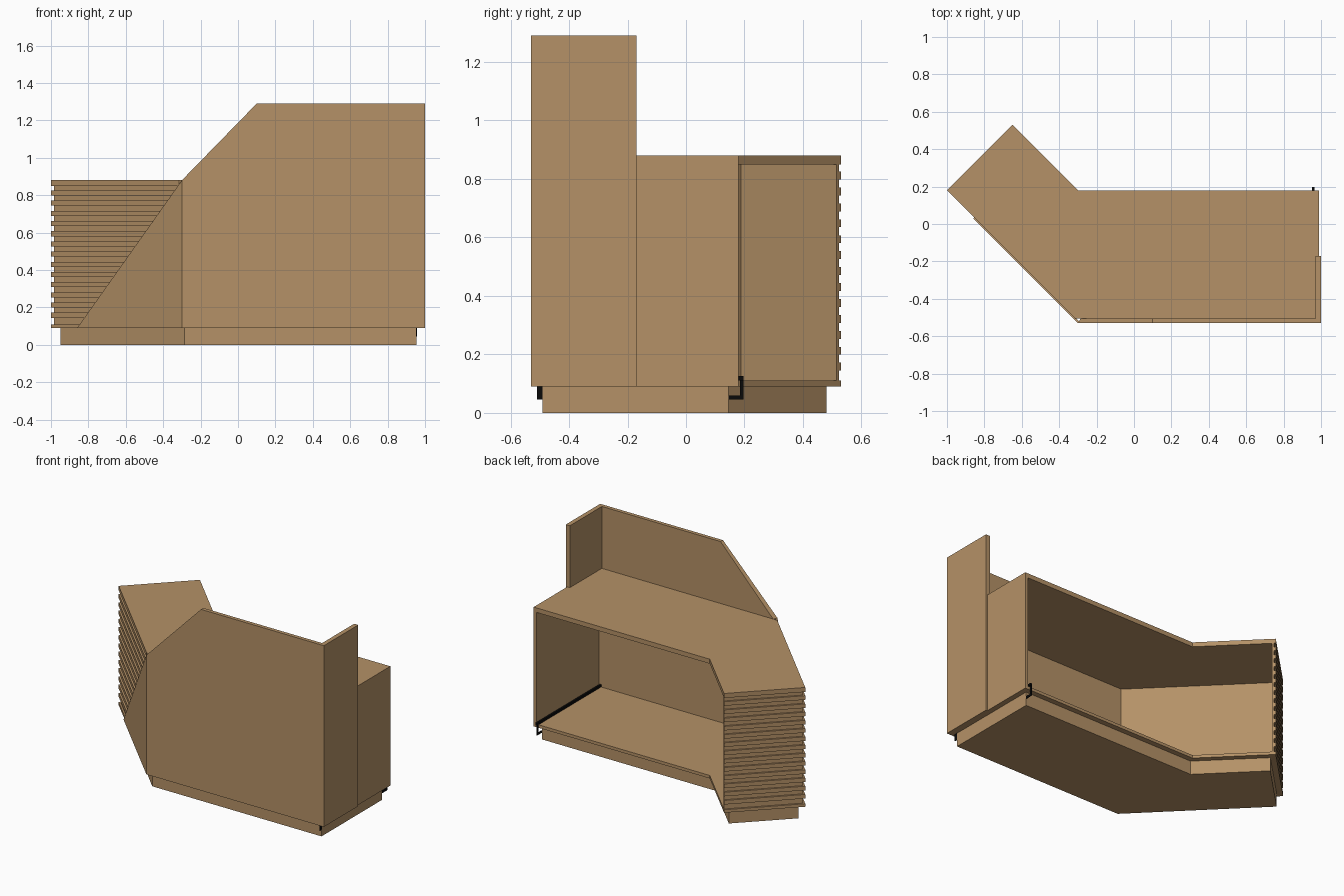
import bpy, bmesh
from mathutils import Vector

if "Cube" in bpy.data.objects:
    bpy.data.objects.remove(bpy.data.objects["Cube"])


def material(name, rgb):
    m = bpy.data.materials.new(name)
    m.diffuse_color = (*rgb, 1)
    m.use_nodes = True
    m.node_tree.nodes["Principled BSDF"].inputs["Base Color"].default_value = m.diffuse_color
    return m


WOOD = material("light_oak", (0.46, 0.285, 0.135))
BLACK = material("black", (0.003, 0.003, 0.003))


def loft(name, a, b, mat=WOOD):
    """Solid between two matching outlines of 3D points."""
    bm = bmesh.new()
    va = [bm.verts.new(p) for p in a]
    vb = [bm.verts.new(p) for p in b]
    bm.faces.new(va)
    bm.faces.new(vb)
    for i in range(len(va)):
        j = (i + 1) % len(va)
        bm.faces.new((va[i], va[j], vb[j], vb[i]))
    bmesh.ops.recalc_face_normals(bm, faces=bm.faces)
    me = bpy.data.meshes.new(name)
    bm.to_mesh(me)
    bm.free()
    me.materials.append(mat)
    ob = bpy.data.objects.new(name, me)
    bpy.context.collection.objects.link(ob)
    return ob


def prism(name, plan, z0, z1, mat=WOOD):
    return loft(name, [(x, y, z0) for x, y in plan], [(x, y, z1) for x, y in plan], mat)


def box(name, x, y, z, mat=WOOD):
    return prism(name, [(x[0], y[0]), (x[1], y[0]), (x[1], y[1]), (x[0], y[1])], *z, mat)


# Recessed plinth
prism("plinth", [(-0.95, 0.18), (-0.65, 0.48), (-0.315, 0.145), (0.955, 0.145),
                 (0.955, -0.49), (-0.285, -0.49)], 0.0, 0.09)

# Worktop and floor share one angled outline
deck = [(-1, 0.18), (-0.65, 0.53), (-0.30, 0.18), (0.99, 0.18), (0.99, -0.505), (-0.315, -0.505)]
prism("floor_board", deck, 0.09, 0.11)
prism("worktop", deck, 0.85, 0.88)

# Cabinet wall: end, diagonal, front and right side; the back stays open
prism("cabinet_wall", [(-0.6425, 0.5225), (-0.985, 0.18), (-0.30, -0.505), (0.99, -0.505),
                       (0.99, 0.18), (0.97, 0.18), (0.97, -0.475), (-0.30, -0.475),
                       (-0.9625, 0.1875), (-0.635, 0.515)], 0.11, 0.85)

# Horizontal slats wrapping the end and the diagonal face
slat = [(-0.65, 0.53), (-1, 0.18), (-0.315, -0.505), (-0.30, -0.505), (-0.985, 0.18), (-0.6425, 0.5225)]
for i in range(1, 14):
    z = 0.09 + i * 0.0545
    prism(f"slat_{i:02d}", slat, z, z + 0.027)

# Tall front panel with sloped upper left corner, mitred at the fold
profile = [(-0.30, 0.09), (1.0, 0.09), (1.0, 1.29), (0.10, 1.29), (-0.30, 0.88)]
loft("front_panel", [(x, -0.53, z) for x, z in profile],
     [(-0.285 if x < -0.2 else x, -0.505, z) for x, z in profile])

# Triangular panel folded back along the diagonal face
tri = [Vector((-0.30, -0.53, 0.09)), Vector((-0.30, -0.53, 0.88)), Vector((-0.86, 0.03, 0.09))]
loft("diagonal_panel", tri, [p + Vector((0.008, 0.008, 0)) for p in tri])

# Tall return panel on the right side
box("side_return_panel", (0.97, 1.0), (-0.505, -0.17), (0.09, 1.29))

# Thin black cable round the right end
cable = (0.953, 0.957)
box("cable_inside", (0.953, 0.965), (-0.475, 0.197), (0.111, 0.127), BLACK)
box("cable_drop", cable, (0.185, 0.197), (0.045, 0.127), BLACK)
box("cable_under", cable, (0.145, 0.197), (0.045, 0.06), BLACK)
box("cable_front", cable, (-0.51, -0.49), (0.045, 0.09), BLACK)
